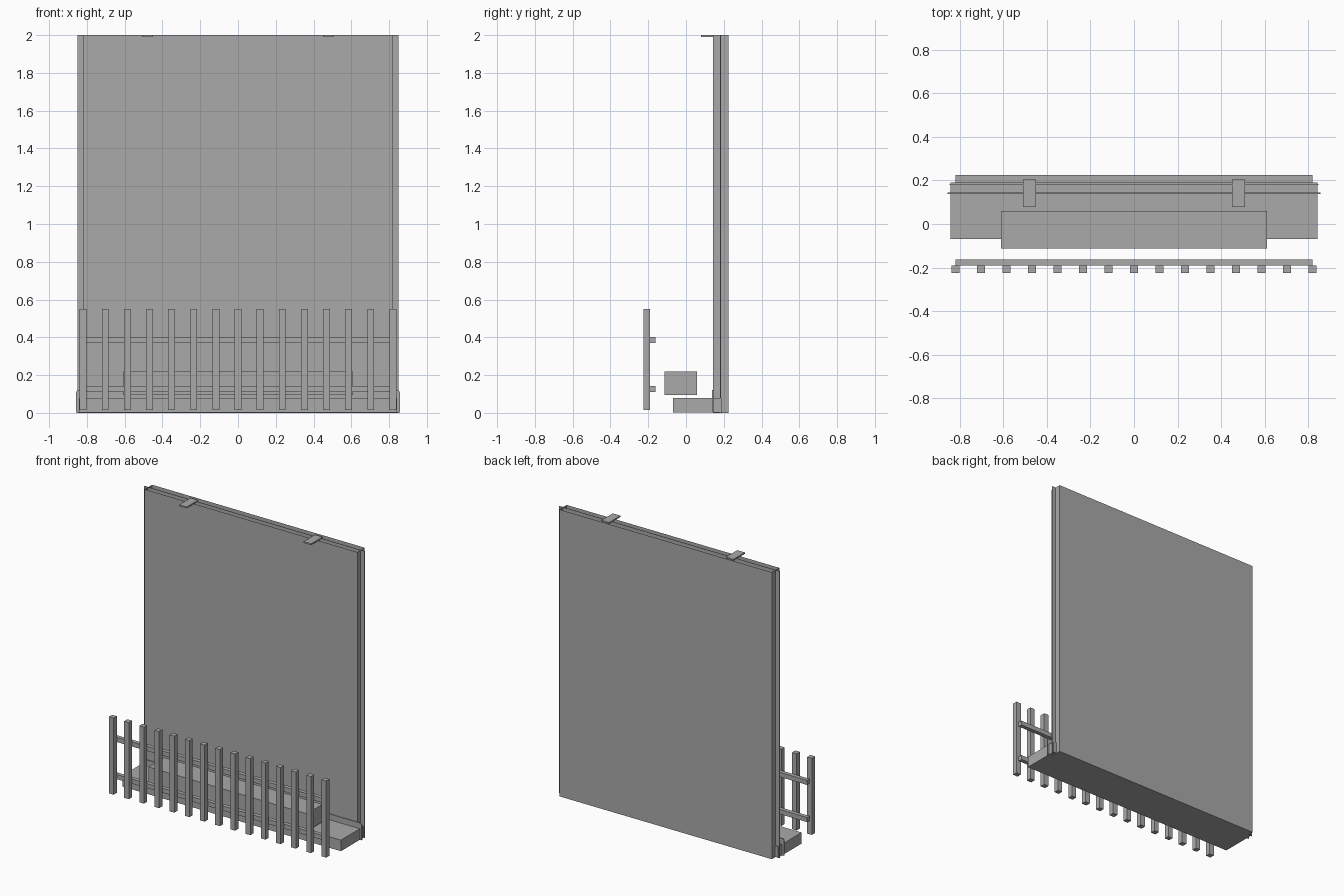
import bpy
import bmesh
from mathutils import Vector

default = bpy.data.objects.get("Cube")
if default:
    bpy.data.objects.remove(default, do_unlink=True)

grey = bpy.data.materials.new("plain_grey")
grey.use_nodes = True
grey.diffuse_color = (0.4, 0.4, 0.4, 1)
grey.node_tree.nodes["Principled BSDF"].inputs["Base Color"].default_value = (0.4, 0.4, 0.4, 1)


def box(name, xs, ys, zs, open_top=False, round_corners=0):
    """Box from its x, y and z ranges."""
    low, high = (Vector(v) for v in zip(xs, ys, zs))
    bm = bmesh.new()
    bmesh.ops.create_cube(bm, size=1)
    for v in bm.verts:
        v.co = (low + high) / 2 + v.co * (high - low)
    if open_top:
        top = [f for f in bm.faces if f.normal.z > 0.9]
        bmesh.ops.delete(bm, geom=top, context='FACES_ONLY')
    if round_corners:
        corners = [e for e in bm.edges
                   if all(v.co.z > high.z - 0.001 for v in e.verts)
                   and abs(e.verts[0].co.x - e.verts[1].co.x) < 0.001]
        bmesh.ops.bevel(bm, geom=corners, offset=round_corners, segments=3,
                        profile=0.5, affect='EDGES')
    mesh = bpy.data.meshes.new(name)
    bm.to_mesh(mesh)
    bm.free()
    mesh.materials.append(grey)
    obj = bpy.data.objects.new(name, mesh)
    bpy.context.collection.objects.link(obj)
    return obj


# Tall hollow panel, open at the top, with a wider sheet inside its depth
box("panel_shell", (-0.82, 0.82), (0.143, 0.225), (0, 2), open_top=True)
box("panel_inner_sheet", (-0.85, 0.85), (0.181, 0.184), (0, 2))

# Base with its upright edge plate, and the block above it
box("base", (-0.843, 0.843), (-0.07, 0.19), (0.003, 0.08))
box("base_edge_plate", (-0.857, 0.857), (0.138, 0.145), (0.003, 0.12), round_corners=0.012)
box("block", (-0.61, 0.61), (-0.113, 0.059), (0.095, 0.218))

# Clips on the top edge
for side, x in (("right", -0.48), ("left", 0.48)):
    box("clip_" + side, (x - 0.029, x + 0.029), (0.079, 0.204), (1.99, 2))

# Picket fence
posts = 15
for i in range(posts):
    x = -0.82 + 1.64 * i / (posts - 1)
    box(f"fence_post_{i + 1}", (x - 0.018, x + 0.018), (-0.225, -0.19), (0.016, 0.55))
for name, z in (("lower", 0.127), ("upper", 0.386)):
    box("fence_rail_" + name, (-0.82, 0.82), (-0.19, -0.162), (z - 0.016, z + 0.016))
